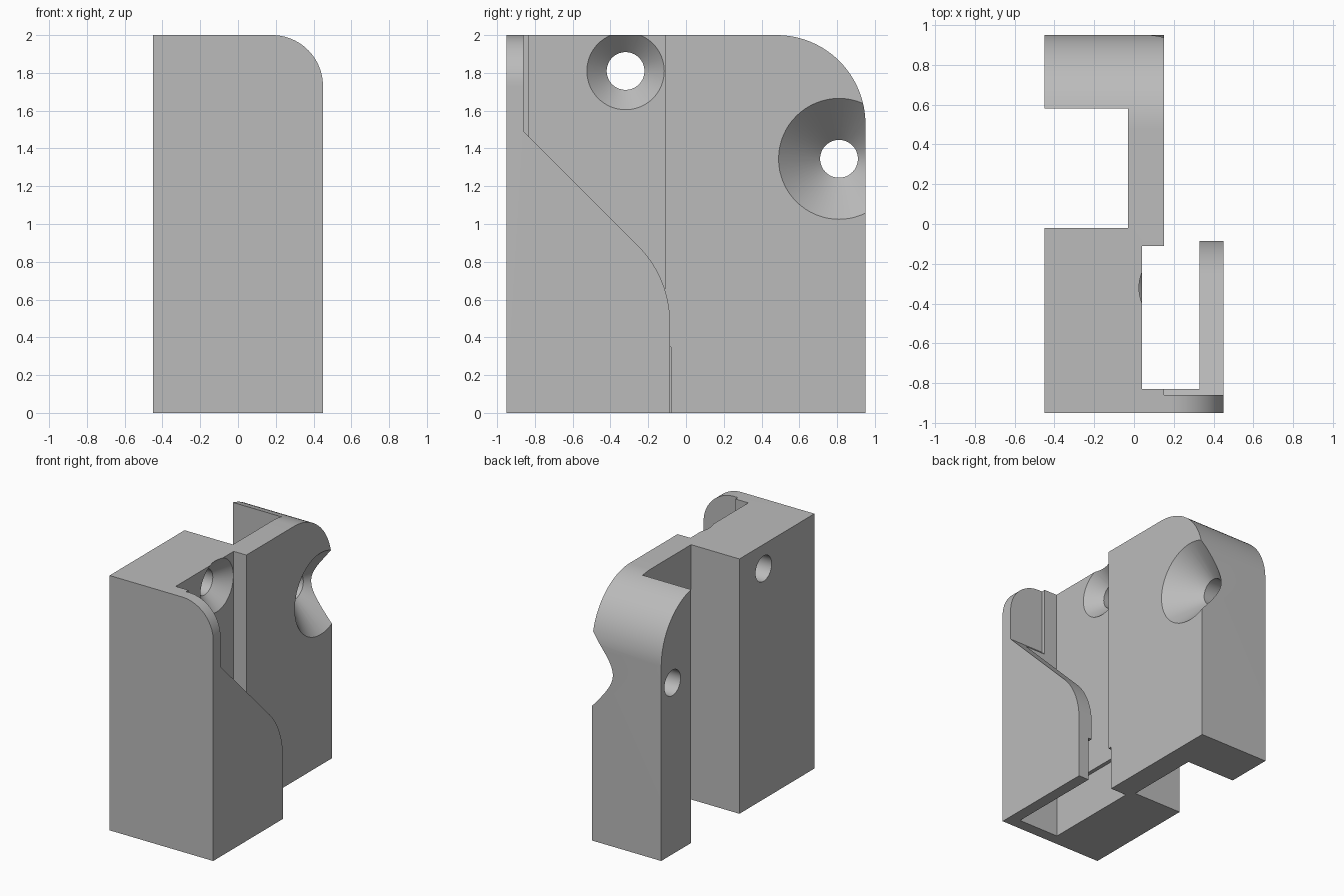
import bpy, bmesh, math
from mathutils import Vector

if "Cube" in bpy.data.objects:
    bpy.data.objects.remove(bpy.data.objects["Cube"])

grey = bpy.data.materials.new("plain_grey")
grey.use_nodes = True
grey.diffuse_color = (0.5, 0.5, 0.5, 1)
grey.node_tree.nodes["Principled BSDF"].inputs["Base Color"].default_value = (0.5, 0.5, 0.5, 1)


def to_object(name, bm):
    bmesh.ops.recalc_face_normals(bm, faces=bm.faces)
    mesh = bpy.data.meshes.new(name)
    bm.to_mesh(mesh)
    bm.free()
    mesh.materials.append(grey)
    obj = bpy.data.objects.new(name, mesh)
    bpy.context.collection.objects.link(obj)
    return obj


def prism(name, outline, axis, start, end):
    """Extrude a 2D outline along the given axis (0=x, 1=y, 2=z)."""
    bm = bmesh.new()
    verts = []
    for a, b in outline:
        co = [a, b]
        co.insert(axis, start)
        verts.append(bm.verts.new(co))
    face = bm.faces.new(verts)
    new = bmesh.ops.extrude_face_region(bm, geom=[face])["geom"]
    shift = Vector((0, 0, 0))
    shift[axis] = end - start
    bmesh.ops.translate(bm, vec=shift, verts=[v for v in new if isinstance(v, bmesh.types.BMVert)])
    return to_object(name, bm)


def arc(cx, cy, r, a0, a1, n=24):
    angles = [math.radians(a0 + (a1 - a0) * i / n) for i in range(n + 1)]
    return [(cx + r * math.cos(a), cy + r * math.sin(a)) for a in angles]


def screw_cutter(name, face_x, y, z, head, shaft=0.10, n=64):
    """Countersunk hole along -x, with a 90 degree head."""
    profile = [(face_x + 0.05, head), (face_x, head),
               (face_x - head + shaft, shaft), (-0.6, shaft)]
    bm = bmesh.new()
    rings = [[bm.verts.new((x, y + r * math.cos(math.tau * i / n),
                            z + r * math.sin(math.tau * i / n))) for i in range(n)]
             for x, r in profile]
    for a, b in zip(rings, rings[1:]):
        for i in range(n):
            j = (i + 1) % n
            bm.faces.new((a[i], a[j], b[j], b[i]))
    bm.faces.new(rings[0])
    bm.faces.new(rings[-1])
    return to_object(name, bm)


# Bracket body: plan outline with the open front pocket and the side recess
plan = [(-.45, -.95), (.45, -.95), (.45, -.085), (.33, -.085), (.33, -.83),
        (.04, -.83), (.04, -.11), (.15, -.11), (.15, .95), (-.45, .95),
        (-.45, .58), (-.03, .58), (-.03, -.02), (-.45, -.02)]
body = prism("bracket_body", plan, 2, 0, 2)

# Sloped opening above the side flange
slope = [(0, .48)] + arc(-.655, .48, .57, 0, 45) + [(-.86, 1.49), (-.86, 2.1), (0, 2.1)]
# Rounded top corners
front_round = arc(.18, 1.73, .27, 0, 90) + [(.18, 2.1), (.6, 2.1), (.6, 1.73)]
rear_round = arc(.48, 1.53, .47, 0, 90) + [(.48, 2.1), (1.1, 2.1), (1.1, 1.53)]
# Wider lower end of the pocket
lower = [(.01, -.86), (.36, -.86), (.36, -.08), (.01, -.08)]

cutters = [
    prism("flange_cutter", slope, 0, .151, .6),
    prism("front_corner_cutter", front_round, 1, -1.1, -.5),
    prism("rear_corner_cutter", rear_round, 0, -.6, .3),
    prism("lower_pocket_cutter", lower, 2, -.1, .35),
    screw_cutter("upper_hole_cutter", .04, -.32, 1.81, .205),
    screw_cutter("rear_hole_cutter", .15, .81, 1.345, .32),
]

bpy.ops.object.select_all(action='DESELECT')
body.select_set(True)
bpy.context.view_layer.objects.active = body
for cutter in cutters:
    cutter.hide_render = True
    mod = body.modifiers.new(cutter.name, 'BOOLEAN')
    mod.operation = 'DIFFERENCE'
    mod.solver = 'EXACT'
    mod.object = cutter
    bpy.ops.object.modifier_apply(modifier=mod.name)
    bpy.data.objects.remove(cutter)

bpy.ops.object.shade_smooth_by_angle(angle=math.radians(25))
